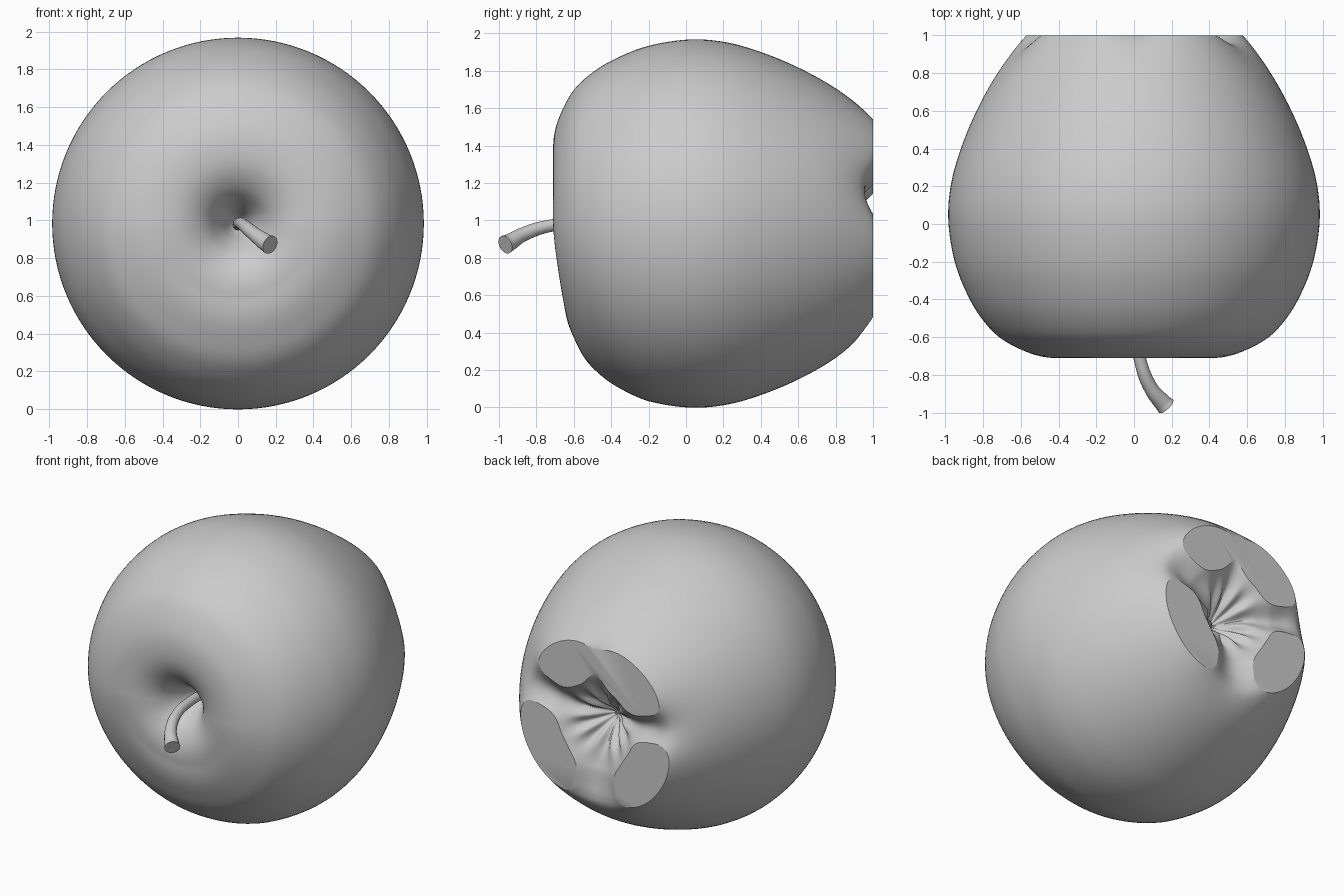
import bpy, bmesh
from math import sin, cos, pi, exp, radians, degrees

if "Cube" in bpy.data.objects:
    bpy.data.objects.remove(bpy.data.objects["Cube"])

CZ = 0.983      # height of the fruit axis (axis runs along y)
SEGS = 128
STEPS = 6

# Half profile (radius, y): stem dimple -> shoulder -> belly -> lobed end -> pit
PROFILE = [(0.0, -0.36), (0.04, -0.40), (0.10, -0.52), (0.18, -0.63),
           (0.29, -0.695), (0.42, -0.71), (0.55, -0.685), (0.70, -0.61), (0.80, -0.51),
           (0.88, -0.38), (0.95, -0.20), (0.984, 0.02), (0.968, 0.22),
           (0.91, 0.42), (0.825, 0.62), (0.715, 0.82), (0.59, 1.0),
           (0.51, 1.065), (0.43, 1.08), (0.35, 1.055), (0.27, 0.99),
           (0.13, 0.87), (0.04, 0.77), (0.0, 0.75)]

# Gaps between lobes: angle, depth, width (degrees)
GAPS = [(20, 0.135, 20), (90, 0.07, 16), (168, 0.135, 17), (270, 0.135, 28)]


def spline(pts, steps):
    """Catmull-Rom samples through the profile points."""
    out = []
    for i in range(len(pts) - 1):
        p = [pts[max(0, min(len(pts) - 1, i + k))] for k in (-1, 0, 1, 2)]
        for s in range(steps):
            t = s / steps
            out.append(tuple(0.5 * (2 * b + (c - a) * t + (2 * a - 5 * b + 4 * c - d) * t * t
                                    + (3 * b - a - 3 * c + d) * t ** 3)
                             for a, b, c, d in zip(*p)))
    out.append(pts[-1])
    return out


def surface(r, y, a):
    """Point on the skin, with the tilted shoulder and the lobes."""
    if y < 0:
        w = min(1, r / 0.4) * max(0, min(1, (-0.2 - y) / 0.45))
        y += 0.06 * max(0, -sin(a)) ** 1.5 * w
    elif y > 0.4:
        w = exp(-((r - 0.42) / 0.2) ** 2)
        for ang, depth, width in GAPS:
            d = (degrees(a) - ang + 180) % 360 - 180
            y -= depth * exp(-(d / width) ** 2) * w
        if r < 0.35:  # fine folds running into the pit
            y += 0.02 * cos(10 * a) * exp(-((r - 0.15) / 0.08) ** 2)
    return (r * cos(a), y, CZ + r * sin(a))


# Fruit body
bm = bmesh.new()
prof = spline(PROFILE, STEPS)
rings = [[bm.verts.new(surface(r, y, 2 * pi * k / SEGS)) for k in range(SEGS)]
         for r, y in prof[1:-1]]
for ra, rb in zip(rings, rings[1:]):
    for k in range(SEGS):
        n = (k + 1) % SEGS
        bm.faces.new((ra[k], ra[n], rb[n], rb[k]))
for ring, y in ((rings[0], prof[0][1]), (rings[-1], prof[-1][1])):
    tip = bm.verts.new((0, y, CZ))
    for k in range(SEGS):
        bm.faces.new((tip, ring[k], ring[(k + 1) % SEGS]))

# Slice the lobes flat at y = 1 and cap them
bmesh.ops.bisect_plane(bm, geom=bm.verts[:] + bm.edges[:] + bm.faces[:], dist=1e-5,
                       plane_co=(0, 1, 0), plane_no=(0, 1, 0), clear_outer=True)
bmesh.ops.holes_fill(bm, edges=[e for e in bm.edges if e.is_boundary], sides=0)
bmesh.ops.recalc_face_normals(bm, faces=bm.faces[:])
mesh = bpy.data.meshes.new("fruit_body")
bm.to_mesh(mesh)
bm.free()
body = bpy.data.objects.new("fruit_body", mesh)
bpy.context.collection.objects.link(body)

# Stem: tapered curve flaring at the tip
curve = bpy.data.curves.new("stem", 'CURVE')
curve.dimensions = '3D'
curve.bevel_depth = 1.0
curve.bevel_resolution = 6
curve.use_fill_caps = True
sp = curve.splines.new('BEZIER')
path = [((0, -0.30, 0.97), 0.03), ((0.01, -0.55, 0.985), 0.031), ((0.035, -0.73, 0.97), 0.033),
        ((0.09, -0.87, 0.925), 0.038), ((0.155, -0.95, 0.878), 0.047), ((0.17, -0.966, 0.87), 0.051)]
sp.bezier_points.add(len(path) - 1)
for bp, (co, rad) in zip(sp.bezier_points, path):
    bp.co = co
    bp.radius = rad
    bp.handle_left_type = bp.handle_right_type = 'AUTO'
stem = bpy.data.objects.new("stem", curve)
bpy.context.collection.objects.link(stem)
bpy.context.view_layer.objects.active = stem
stem.select_set(True)
bpy.ops.object.convert(target='MESH')

# Smooth shading with crisp cut edges
for ob in (body, bpy.context.view_layer.objects.active):
    bpy.ops.object.select_all(action='DESELECT')
    ob.select_set(True)
    bpy.context.view_layer.objects.active = ob
    bpy.ops.object.shade_smooth_by_angle(angle=radians(25))
